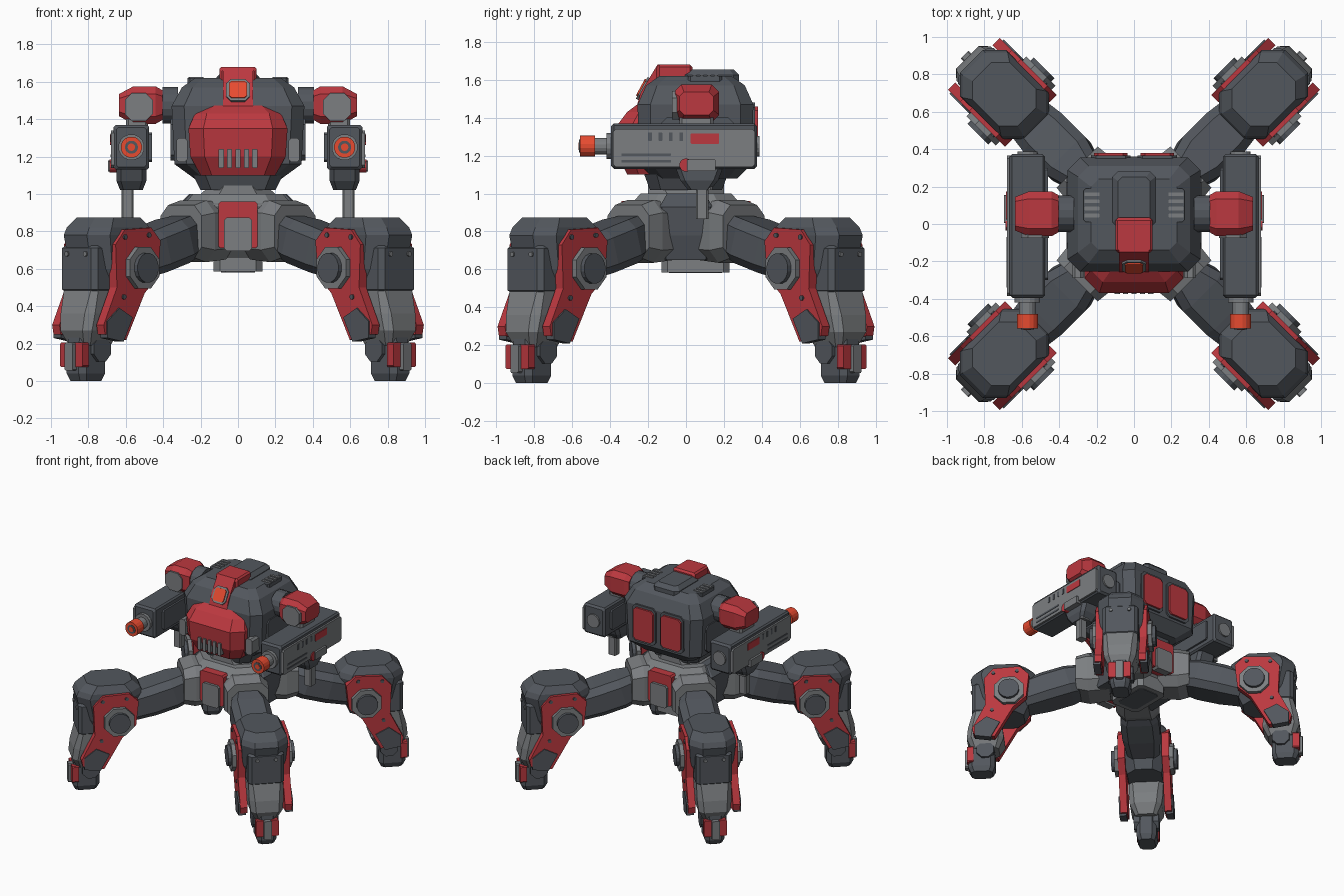
import bpy, bmesh
from math import pi, cos, sin
from mathutils import Matrix, Vector

old = bpy.data.objects.get("Cube")
if old:
    bpy.data.objects.remove(old)


def material(name, red, green, blue):
    mat = bpy.data.materials.new(name)
    mat.use_nodes = True
    mat.diffuse_color = (red, green, blue, 1)
    shader = mat.node_tree.nodes["Principled BSDF"]
    shader.inputs["Base Color"].default_value = mat.diffuse_color
    return mat


DARK = material("dark steel", .085, .095, .11)
GREY = material("light steel", .2, .21, .22)
RED = material("armour red", .5, .04, .05)
ORANGE = material("glow orange", .8, .07, .03)
HOME = Matrix()
PLACE = {"x": lambda u, v, w: Vector((w, u, v)),
         "y": lambda u, v, w: Vector((u, w, v)),
         "z": lambda u, v, w: Vector((u, v, w))}


def skin(name, mat, axis, loops, frame, at):
    """Skin a stack of (height, outline) loops and cap both ends."""
    bm = bmesh.new()
    rows = [[bm.verts.new(frame @ (Vector(at) + PLACE[axis](u, v, height))) for u, v in outline]
            for height, outline in loops]
    count = len(rows[0])
    for low, high in zip(rows, rows[1:]):
        for i in range(count):
            j = (i + 1) % count
            bm.faces.new((low[i], low[j], high[j], high[i]))
    bm.faces.new(rows[0])
    bm.faces.new(rows[-1])
    bmesh.ops.recalc_face_normals(bm, faces=bm.faces)
    mesh = bpy.data.meshes.new(name)
    bm.to_mesh(mesh)
    bm.free()
    mesh.materials.append(mat)
    bpy.context.collection.objects.link(bpy.data.objects.new(name, mesh))


def cut_rect(half_u, half_v, cut):
    """Centred rectangle with cut corners."""
    c = cut * min(half_u, half_v)
    a, b = half_u - c, half_v - c
    return [(-a, -half_v), (a, -half_v), (half_u, -b), (half_u, b),
            (a, half_v), (-a, half_v), (-half_u, b), (-half_u, -b)]


def loft(name, mat, axis, sections, frame=HOME, at=(0, 0, 0), cut=.3):
    """Sections are (height, half width, half depth)."""
    skin(name, mat, axis, [(h, cut_rect(u, v, cut)) for h, u, v in sections], frame, at)


def box(name, mat, axis, at, size, frame=HOME, cut=.25, taper=0.0):
    """Box with corners cut along the axis and ends drawn in by the taper."""
    x, y, z = (s / 2 for s in size)
    u, v, w = {"x": (y, z, x), "y": (x, z, y), "z": (x, y, z)}[axis]
    sections = [(-w, u - taper, v - taper), (w, u - taper, v - taper)]
    if taper:
        sections[1:1] = [(taper - w, u, v), (w - taper, u, v)]
    loft(name, mat, axis, sections, frame, at, cut)


def disc(name, mat, axis, radius, start, end, frame=HOME, at=(0, 0, 0), sides=16):
    turns = [(i + .5) * 2 * pi / sides for i in range(sides)]
    outline = [(radius * cos(t), radius * sin(t)) for t in turns]
    skin(name, mat, axis, [(start, outline), (end, outline)], frame, at)


def plate(name, mat, axis, outline, start, end, frame=HOME):
    skin(name, mat, axis, [(start, outline), (end, outline)], frame, (0, 0, 0))


def move(x, y, z):
    return Matrix.Translation((x, y, z))


# Torso shell and roof hump
loft("torso", DARK, "z", [(1.08, .23, .22), (1.16, .34, .3), (1.47, .355, .305), (1.57, .3, .26), (1.62, .23, .19)],
     at=(0, .05, 0), cut=.22)
box("dorsal_hump", DARK, "z", (0, .13, 1.6), (.23, .3, .11), taper=.03)

# Bulging chest armour with grille
loft("chest_armour", RED, "z", [(1.1, .2, .21), (1.2, .255, .26), (1.35, .265, .27), (1.43, .23, .21), (1.475, .17, .15)],
     at=(0, -.1, 0))
for i in range(-2, 3):
    box("chest_grille_slot", GREY, "y", (i * .045, -.34, 1.19), (.028, .07, .1))

# Head with a visor lying on its sloping front
plate("head_armour", RED, "x", [(0, 1.6), (0, 1.68), (-.15, 1.68), (-.24, 1.53), (-.26, 1.46), (-.1, 1.46)], -.08, .08)
box("head_brow", RED, "y", (0, -.06, 1.63), (.2, .19, .1), taper=.015)
brow = move(0, -.22, 1.55) @ Matrix.Rotation(-.5, 4, "X")
box("visor_frame", GREY, "y", (0, 0, 0), (.126, .03, .13), brow, cut=.4)
box("visor", ORANGE, "y", (0, 0, 0), (.095, .046, .1), brow)

# Turning waist and pelvis
loft("waist_ring", DARK, "z", [(1.02, .2, .19), (1.1, .24, .22)])
loft("neck", GREY, "z", [(.94, .3, .3), (1, .2, .2), (1.07, .12, .2)], cut=.5)
loft("pelvis", GREY, "z", [(.66, .2, .2), (.75, .28, .28), (.93, .3, .3), (1, .24, .24)], cut=.4)
box("belly_block", GREY, "z", (0, .05, .64), (.26, .36, .11))
box("belly_plate", DARK, "z", (0, .05, .59), (.18, .28, .02))
for sign, side in ((1, "front_"), (-1, "back_")):
    frame = Matrix.Diagonal((1, sign, 1, 1))
    box(side + "pelvis_armour", RED, "y", (0, -.27, .835), (.21, .14, .25), frame, cut=.12)
    box(side + "pelvis_insert", GREY, "y", (0, -.33, .785), (.15, .06, .18), frame, cut=.2)

# Parts on both flanks
for sign, side in ((1, "left_"), (-1, "right_")):
    flank = Matrix.Diagonal((sign, 1, 1, 1))
    loft(side + "pelvis_panel", DARK, "z", [(.65, .07, .11), (.78, .11, .14), (.93, .13, .14), (1, .06, .1)],
         flank, (.2, 0, 0), cut=.1)
    box(side + "cheek_vent", GREY, "y", (.3, -.24, 1.235), (.06, .1, .13), flank, cut=.5)
    box(side + "flank_panel", DARK, "x", (.33, .06, 1.29), (.06, .38, .22), flank)
    # Back hatches
    box(side + "back_frame", DARK, "y", (.125, .33, 1.33), (.21, .07, .3), flank)
    box(side + "back_hatch", RED, "y", (.125, .34, 1.33), (.18, .08, .26), flank)
    # Roof vents
    box(side + "vent_base", DARK, "z", (.22, .1, 1.59), (.1, .18, .06), flank)
    for i in range(4):
        box(side + "vent_slat", GREY, "z", (.225, .045 + i * .038, 1.61), (.08, .02, .03), flank)

    # Shoulder
    shoulder = flank @ move(.52, .055, 1.475)
    disc(side + "shoulder_collar", DARK, "x", .1, -.2, -.115, shoulder)
    disc(side + "shoulder_axle", GREY, "x", .075, -.15, 0, shoulder)
    loft(side + "shoulder_armour", RED, "x", [(-.115, .1, .08), (-.08, .12, .1), (.04, .12, .1), (.115, .09, .06)],
         shoulder, cut=.4)
    box(side + "shoulder_face", GREY, "y", (.01, -.1, -.01), (.15, .06, .15), shoulder, cut=.5)
    box(side + "shoulder_mount", GREY, "z", (.02, 0, -.11), (.12, .18, .07), shoulder)

    # Gun pod
    gun = flank @ move(.57, 0, 1.25)
    box(side + "gun_body", DARK, "y", (0, -.01, 0), (.19, .77, .24), gun, cut=.12, taper=.015)
    box(side + "gun_cover", GREY, "x", (.094, -.01, -.01), (.03, .75, .2), gun, cut=.15)
    box(side + "gun_inner_cover", DARK, "x", (-.1, 0, 0), (.02, .6, .16), gun, cut=.15)
    box(side + "gun_marker", RED, "x", (.104, .1, .04), (.02, .15, .055), gun, cut=.1)
    for i in range(4):
        box(side + "gun_vent", DARK, "x", (.102, -.19 + i * .055, .05), (.02, .02, .045), gun)
    for height in (-.08, -.045):
        box(side + "gun_groove", DARK, "x", (.102, -.21, height), (.02, .26, .014), gun)
    box(side + "gun_bracket", GREY, "x", (.1, .08, -.1), (.05, .15, .06), gun, cut=.1)
    disc(side + "gun_pivot", RED, "x", .035, .07, .117, gun, (0, 0, -.1))
    loft(side + "gun_underside", DARK, "z", [(-.23, .06, .06), (-.18, .08, .1), (-.1, .08, .13)], gun, (0, .07, 0))
    box(side + "grip", GREY, "z", (.02, .085, -.27), (.065, .065, .23), gun)
    box(side + "grip_collar", GREY, "z", (.02, .09, -.18), (.08, .1, .1), gun)
    disc(side + "gun_rear_cap", GREY, "y", .055, .36, .388, gun)
    # Barrel
    disc(side + "barrel_base", GREY, "y", .07, -.42, -.38, gun)
    disc(side + "barrel", GREY, "y", .045, -.5, -.4, gun)
    disc(side + "muzzle", ORANGE, "y", .057, -.56, -.48, gun)
    disc(side + "muzzle_bore", DARK, "y", .035, -.563, -.5, gun)
    disc(side + "muzzle_core", ORANGE, "y", .02, -.566, -.5, gun)

# Legs: local x runs outward, local y across the leg
ARMOUR = [(.85, .82), (1.05, .81), (1.12, .73), (1.11, .5), (1.21, .3), (1.2, .25), (1.04, .22),
          (.9, .47), (.8, .56), (.78, .75)]
GUARD = [(1.1, .39), (1, .34), (1.07, .21), (1.19, .23), (1.19, .32)]
for quarter, name in enumerate(("back_left_", "back_right_", "front_right_", "front_left_")):
    leg = Matrix.Rotation(pi / 4 + quarter * pi / 2, 4, "Z")
    loft(name + "hip", GREY, "x", [(.18, .15, .15), (.34, .165, .165), (.43, .155, .14)], leg, (0, 0, .8), cut=.4)
    slope = leg @ move(.38, 0, .78) @ Matrix.Rotation(.28, 4, "Y")
    loft(name + "thigh", DARK, "x", [(0, .11, .11), (.12, .145, .12), (.3, .145, .12), (.5, .12, .11)], slope, cut=.4)
    loft(name + "knee", DARK, "z", [(.47, .15, .13), (.6, .21, .16), (.78, .25, .175), (.82, .23, .17), (.875, .17, .14)],
         leg, (.98, 0, 0), cut=.5)
    loft(name + "shin", GREY, "z", [(.19, .1, .08), (.27, .14, .12), (.36, .13, .13), (.5, .09, .13)], leg, (1.12, 0, 0))
    box(name + "shin_panel", DARK, "z", (1.12, 0, .6), (.2, .27, .28), leg, taper=.03)
    loft(name + "foot", DARK, "z", [(0, .08, .06), (.04, .1, .075), (.14, .1, .075), (.25, .09, .07)],
         leg, (1.15, 0, 0), cut=.4)
    box(name + "toe_ridge", GREY, "x", (1.22, 0, .13), (.12, .06, .15), leg)
    for sign in (1, -1):
        half = leg @ Matrix.Diagonal((1, sign, 1, 1))
        box(name + "toe_armour", RED, "x", (1.235, .055, .14), (.05, .06, .13), half)
        plate(name + "side_armour", RED, "y", ARMOUR, .14, .195, half)
        plate(name + "shin_guard", DARK, "y", GUARD, .15, .205, half)
        knee = half @ move(.93, 0, .605)
        disc(name + "knee_plate", GREY, "y", .12, .16, .225, knee, sides=8)
        disc(name + "knee_hub", DARK, "y", .08, .16, .25, knee)
        disc(name + "ankle", DARK, "y", .07, .05, .095, half, (1.12, 0, .17), sides=8)
        disc(name + "panel_bolt", GREY, "x", .014, 1.2, 1.23, half, (0, .07, .68), sides=8)
        for x, z in ((.87, .78), (1.05, .77), (1.06, .45)):
            disc(name + "armour_bolt", DARK, "y", .014, .18, .203, half, (x, 0, z), sides=8)
